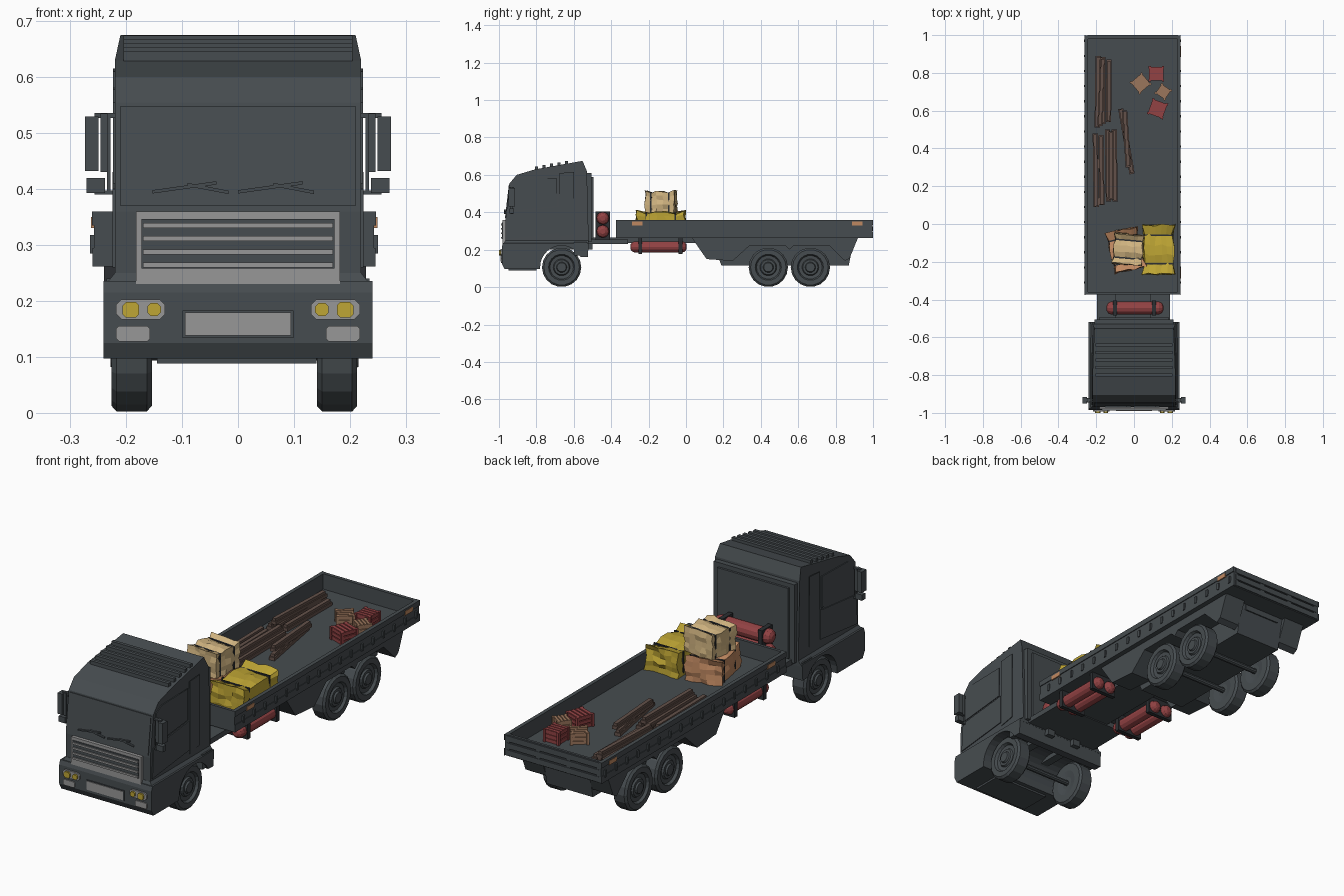
import bpy, bmesh, math, random
from mathutils import Matrix, Vector

if "Cube" in bpy.data.objects:
    bpy.data.objects.remove(bpy.data.objects["Cube"])

def mat(name, r, g, b):
    m = bpy.data.materials.new(name)
    m.diffuse_color = (r, g, b, 1)
    m.use_nodes = True
    m.node_tree.nodes["Principled BSDF"].inputs["Base Color"].default_value = m.diffuse_color
    return m

BODY = mat("charcoal", .062, .073, .080)
DARK = mat("strap_black", .025, .028, .032)
GRAY = mat("light_gray", .31, .31, .31)
YEL = mat("yellow", .52, .38, .035)
TAN = mat("tan", .64, .46, .22)
COP = mat("copper", .53, .25, .12)
RED = mat("red", .29, .055, .057)
WOOD = mat("plank_brown", .125, .082, .067)
CRATE = mat("crate_wood", .33, .18, .107)

def finish(name, bm, m, M=None):
    bmesh.ops.recalc_face_normals(bm, faces=bm.faces)
    me = bpy.data.meshes.new(name)
    bm.to_mesh(me)
    bm.free()
    me.materials.append(m)
    ob = bpy.data.objects.new(name, me)
    bpy.context.collection.objects.link(ob)
    if M:
        ob.matrix_world = M
    return ob

def boxes(name, m, items, M=None):
    """items: (x0,x1,y0,y1,z0,z1) boxes joined in one object"""
    bm = bmesh.new()
    for x0, x1, y0, y1, z0, z1 in items:
        bmesh.ops.create_cube(bm, size=1, matrix=Matrix.Translation(((x0+x1)/2, (y0+y1)/2, (z0+z1)/2))
                              @ Matrix.Diagonal((abs(x1-x0), abs(y1-y0), abs(z1-z0), 1)))
    return finish(name, bm, m, M)

def prism(name, m, pts, a, b, axis='x', edit=None):
    """extrude a profile: (y,z) along x, or (x,z) along y"""
    bm = bmesh.new()
    P = (lambda p, t: (t, p[0], p[1])) if axis == 'x' else (lambda p, t: (p[0], t, p[1]))
    va = [bm.verts.new(P(p, a)) for p in pts]
    vb = [bm.verts.new(P(p, b)) for p in pts]
    bm.faces.new(va)
    bm.faces.new(vb)
    for i in range(len(pts)):
        j = (i+1) % len(pts)
        bm.faces.new((va[i], va[j], vb[j], vb[i]))
    if edit:
        for v in bm.verts:
            edit(v)
    return finish(name, bm, m)

def lathe(name, m, prof, M, n=18):
    """spin (radius, x) profile round the x axis"""
    bm = bmesh.new()
    rings = [[bm.verts.new((x, r*math.cos(2*math.pi*i/n), r*math.sin(2*math.pi*i/n))) for i in range(n)]
             for r, x in prof]
    for A, B in zip(rings, rings[1:]):
        for i in range(n):
            j = (i+1) % n
            bm.faces.new((A[i], A[j], B[j], B[i]))
    bm.faces.new(rings[0])
    bm.faces.new(rings[-1])
    return finish(name, bm, m, M)

def octagon(name, m, x0, x1, z0, z1, y0, y1, c):
    prism(name, m, [(x0+c, z0), (x1-c, z0), (x1, z0+c), (x1, z1-c), (x1-c, z1), (x0+c, z1), (x0, z1-c), (x0, z0+c)],
          y0, y1, 'y')

T = Matrix.Translation
RZ = lambda a: Matrix.Rotation(math.radians(a), 4, 'Z')

# --- cab: upper shell, lower skirt with open wheel arch, roof ribs, back panel
def taper(v):
    if v.co.z > .64:
        v.co.x *= .955
prism("cab_shell", BODY, [(-.965, .235), (-.965, .36), (-.943, .555), (-.905, .6), (-.805, .63), (-.553, .675),
      (-.53, .62), (-.52, .235)], -.22, .22, edit=taper)
arch = [(-.665+.115*math.cos(a), .107+.115*math.sin(a)) for a in
        [math.radians(180-152*i/12) for i in range(13)]]
prism("cab_skirt", BODY, [(-.985, .125), (-.97, .097)] + [(-.78, .097)] + arch + [(-.525, .16), (-.52, .236),
      (-.978, .236), (-.985, .215)], -.24, .24)
def skirt_taper(v):
    if v.co.z > .24:
        v.co.x *= .22/.24
prism("skirt_shoulder", BODY, [(-.978, .225), (-.52, .225), (-.52, .25), (-.966, .25)], -.24, .24, edit=skirt_taper)
boxes("roof_ribs", BODY, [(-.205, .205, y-.008, y+.008, .62, .645+(y+.805)*.18) for y in (-.8, -.76, -.72, -.68, -.64)])
boxes("cab_back_panel", BODY, [(-.21, .21, -.53, -.505, .24, .61), (-.185, .185, -.51, -.495, .26, .59)])
# windscreen plate, following the sloped front
prism("windscreen", BODY, [(-.968, .37), (-.947, .548), (-.94, .548), (-.96, .37)], -.21, .21)
for s in (-1, 1):
    prism("side_window", BODY, [(-.935, .41), (-.925, .555), (-.885, .578), (-.69, .582), (-.69, .435)], s*.219, s*.223)
    prism("door_panel", BODY, [(-.955, .26), (-.945, .4), (-.7, .425), (-.68, .43), (-.68, .29)], s*.219, s*.224)
    prism("rear_cab_panel", BODY, [(-.675, .27), (-.675, .61), (-.6, .615), (-.6, .285)], s*.219, s*.223)
    # mirrors on brackets
    boxes("mirror", BODY, [(s*.233, s*.246, -.945, -.92, .43, .535), (s*.249, s*.273, -.95, -.915, .432, .53),
          (s*.238, s*.271, -.945, -.92, .393, .42), (s*.21, s*.256, -.938, -.926, .527, .536),
          (s*.21, s*.256, -.938, -.926, .39, .397), (s*.228, s*.234, -.938, -.926, .39, .536)])
    # headlights and lower lamps
    x = lambda a, b: sorted((s*a, s*b))
    octagon("headlight_surround", GRAY, *x(.13, .218), .167, .203, -.992, -.98, .01)
    octagon("headlight_outer", YEL, *x(.177, .206), .17, .198, -1, -.985, .006)
    octagon("headlight_inner", YEL, *x(.138, .162), .173, .196, -1, -.985, .006)
    octagon("lower_lamp", GRAY, *x(.157, .218), .128, .155, -.99, -.98, .005)
    boxes("cab_step", BODY, [(s*.19, s*.235, -.6, -.53, .17, .24)])

# grille, plate and wipers
boxes("grille_frame", GRAY, [(-.182, .182, -.98, -.95, .22, .36)])
boxes("grille_recess", BODY, [(-.172, .172, -.983, -.97, .258, .346)])
boxes("grille_bars", GRAY, [(-.17, .17, -.988, -.975, z, z+.009) for z in (.26, .283, .307, .33)])
boxes("plate_border", BODY, [(-.099, .099, -.988, -.98, .134, .183)])
boxes("blank_plate", GRAY, [(-.095, .095, -.991, -.98, .138, .179)])
for dx in (0, .153):
    for (ax, az), (bx, bz) in (((-.153, .395), (-.038, .411)), ((-.09, .408), (-.017, .394))):
        prism("wiper", BODY, [(ax+dx, az-.003), (bx+dx, bz-.003), (bx+dx, bz+.003), (ax+dx, az+.003)], -.972, -.955, 'y')

# --- chassis
boxes("chassis_deck", BODY, [(-.195, .19, -.56, -.31, .23, .255), (-.1, .09, -.56, .9, .235, .265)])
boxes("front_underframe", BODY, [(-.145, .14, -.95, -.8, .088, .11), (-.1, -.06, -.8, -.5, .2, .25), (.05, .09, -.8, -.5, .2, .25)])
prism("rear_underframe", BODY, [(.19, .115), (.87, .115), (.9, .265), (.13, .265)], -.125, .115)

# --- wheels and axles
tyre = [(.03, -.03), (.06, -.036), (.095, -.036), (.105, -.027), (.105, .027), (.095, .036), (.07, .036),
        (.063, .024), (.045, .022), (.04, .03), (.028, .03), (.024, .038), (.01, .038)]
for y in (-.665, .44, .665):
    lathe("wheel_right", BODY, tyre, T((.177, y, .106)))
    lathe("wheel_left", BODY, tyre, T((-.19, y, .106)) @ RZ(180))
    lathe("axle", BODY, [(.013, -.17), (.013, .16)], T((0, y, .106)), 10)

# --- rear mudguards
guard = [(.03, .265), (.11, .15), (.25, .14), (.34, .222), (.53, .222), (.552, .2), (.575, .222), (.765, .222),
         (.85, .14), (.875, .155), (.92, .265)]
for s in (-1, 1):
    prism("mudguard", BODY, guard, s*.12-.006, s*.228-.006)

# --- flatbed
CX = -.007
L, R = CX-.25, CX+.25
boxes("bed_floor", BODY, [(L, R, -.37, .995, .262, .288)])
boxes("bed_walls", BODY, [(L, L+.014, -.372, .998, .265, .36), (R-.014, R, -.372, .998, .265, .36),
      (L, R, -.374, -.36, .262, .36), (L, R, .98, .992, .262, .36)])
boxes("tailgate_planks", BODY, [(L+.01, R-.01, .985, 1, z, z+.026) for z in (.266, .299, .332)]
      + [(x-.012, x+.012, .985, .998, .264, .358) for x in (L+.012, CX-.08, CX+.08, R-.012)])
for s in (-1, 1):
    X = CX+s*.25
    boxes("side_rails", BODY, [(X, X+s*.004, -.375, 1, .335, .36), (X, X+s*.003, -.375, 1, .262, .295)])
    boxes("side_hooks", BODY, [(X, X+s*.007, y-.006, y+.006, .285, .318) for y in [-.31+.08*i for i in range(17)]])
    boxes("side_marker", COP, [(X, X+s*.006, y-.028, y+.028, .33, .35) for y in (-.26, .915)])

# --- red gas tanks with black bands
def tank(M, half, r):
    lathe("gas_tank", RED, [(r*.4, -half), (r*.8, -half+.008), (r, -half+.022), (r, half-.022), (r*.8, half-.008),
          (r*.4, half)], M, 12)
for z in (.298, .368):
    tank(T((.005, -.445, z)), .15, .034)
boxes("tank_rack", DARK, [(x-.011, x+.011, -.484, -.406, .25, .405) for x in (-.1, .105)])
for s in (-1, 1):
    for x in (.135, .2):
        tank(T((s*x-.005, -.147, .215)) @ RZ(90), .15, .03)
    boxes("tank_hanger", DARK, [(s*.1-.005, s*.234-.005, y-.01, y+.01, .178, .265) for y in (-.245, -.03)])

# --- cargo sacks: crumpled blocks pinched where straps run
def sack(name, m, x0, x1, y0, y1, z0, z1, seed, turn=0):
    rnd = random.Random(seed)
    sx, sy, sz = x1-x0, y1-y0, z1-z0
    M = T(((x0+x1)/2, (y0+y1)/2, z0)) @ RZ(turn)
    bm = bmesh.new()
    bmesh.ops.create_cube(bm, size=1)
    bmesh.ops.subdivide_edges(bm, edges=bm.edges[:], cuts=4, use_grid_fill=True)
    for v in bm.verts:
        row = round((v.co.y+.5)*5)
        k = (1, .87, .95, .95, .87, 1)[row]
        j = lambda: rnd.uniform(-.035, .035)
        up = v.co.z+.5
        v.co = Vector(((v.co.x*k+j())*sx, (v.co.y+j())*sy, (up*(k if up > .1 else 1)+(j() if up > .1 else 0))*sz))
    finish(name, bm, m, M)
    boxes(name+"_straps", DARK, [(-sx*.46, sx*.46, y*sy-.004, y*sy+.004, .002, sz*.905) for y in (-.3, .3)], M)
sack("yellow_sack", YEL, .045, .215, -.262, -.008, .288, .41, 2)
sack("copper_sack", COP, -.13, .045, -.245, -.03, .288, .405, 5, 14)
sack("tan_sack", TAN, -.11, .05, -.213, -.055, .398, .517, 8, -5)

# --- timber beams
def beam(ax, ay, bx, by, z, w=.028):
    d = Vector((bx-ax, by-ay, 0))
    M = T((ax, ay, z)) @ RZ(math.degrees(math.atan2(d.y, d.x)))
    boxes("timber_beam", WOOD, [(0, d.length, -w/2, w/2, 0, w*.55), (.004, d.length-.006, -w*.32, w*.32, w*.5, w)], M)
for b in ((-.195, .51, -.19, .89, .288), (-.165, .53, -.165, .885, .288), (-.135, .54, -.132, .87, .288),
          (-.18, .52, -.165, .88, .314), (-.2, .09, -.205, .48, .288), (-.17, .1, -.175, .47, .288),
          (-.135, .12, -.14, .5, .288), (-.1, .12, -.105, .5, .288), (-.12, .13, -.12, .49, .314),
          (-.07, .61, -.01, .265, .288), (-.05, .6, -.03, .3, .31)):
    beam(*b)

# --- slatted crates
def crate(name, m, x, y, s, h, turn):
    a, t = s/2, .005
    it = [(-a+t, a-t, -a+t, a-t, 0, h-t)]
    for i in range(4):
        p = -a+s*(i+.12)/4
        it.append((-a, a, p, p+s*.19, h-t, h))
    for i in range(3):
        z = h*(i+.08)/3
        it += [(-a, a, -a+.001, a-.001, z, z+h*.26)]
    it += [(u*a-.006, u*a+.006, w*a-.006, w*a+.006, 0, h) for u in (-.94, .94) for w in (-.94, .94)]
    boxes(name, m, it, T((x, y, .288)) @ RZ(turn))
crate("red_crate", RED, .118, .795, .075, .06, 0)
crate("red_crate", RED, .125, .61, .082, .06, -20)
crate("wood_crate", CRATE, .035, .745, .076, .055, 40)
crate("wood_crate", CRATE, .155, .70, .06, .06, -35)
